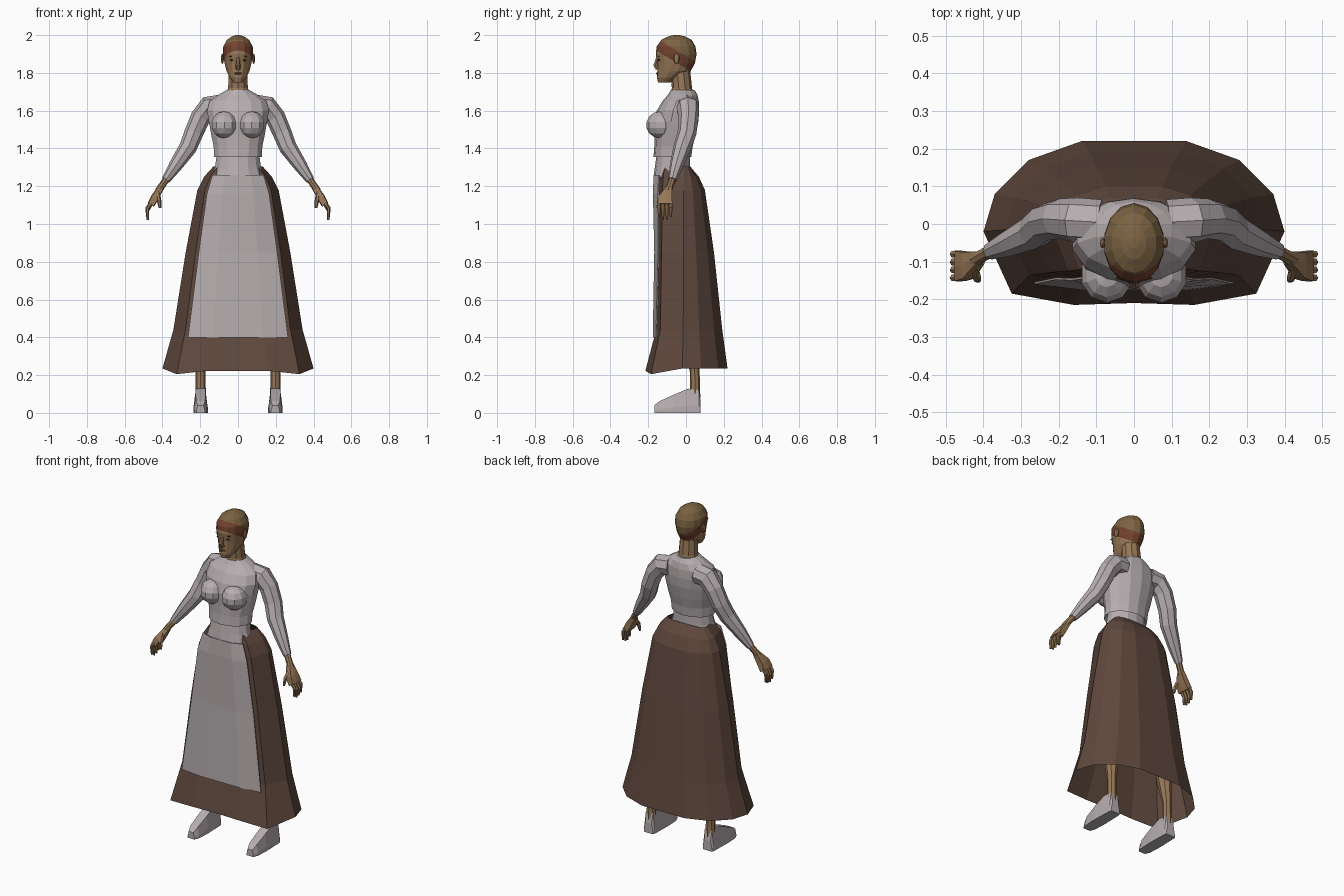
import bpy, bmesh, math
from mathutils import Vector, Matrix

if "Cube" in bpy.data.objects:
    bpy.data.objects.remove(bpy.data.objects["Cube"])


def material(name, rgb):
    m = bpy.data.materials.new(name)
    m.diffuse_color = (*rgb, 1)
    m.use_nodes = True
    m.node_tree.nodes["Principled BSDF"].inputs["Base Color"].default_value = m.diffuse_color
    return m


CLOTH = material("pale cloth", (0.47, 0.42, 0.43))
BROWN = material("brown wool", (0.112, 0.064, 0.046))
SKIN = material("skin", (0.31, 0.185, 0.095))
CAP = material("olive hair", (0.20, 0.125, 0.055))
RED = material("red-brown hair", (0.17, 0.055, 0.027))
DARK = material("dark eye", (0.04, 0.025, 0.018))
LIP = material("lip", (0.20, 0.085, 0.05))


def finish(name, bm, mats, mirror=False):
    bmesh.ops.recalc_face_normals(bm, faces=bm.faces)
    me = bpy.data.meshes.new(name)
    bm.to_mesh(me)
    bm.free()
    ob = bpy.data.objects.new(name, me)
    bpy.context.collection.objects.link(ob)
    for m in mats:
        me.materials.append(m)
    if mirror:
        ob.modifiers.new("mirror", 'MIRROR').use_mirror_merge = False
    return ob


def loft(bm, rings, cap=True, closed=True):
    """Skin a list of equally long point rings."""
    rows = [[bm.verts.new(p) for p in r] for r in rings]
    n = len(rows[0])
    for a, b in zip(rows, rows[1:]):
        for i in range(n if closed else n - 1):
            j = (i + 1) % n
            bm.faces.new((a[i], a[j], b[j], b[i]))
    if cap:
        bm.faces.new(rows[0])
        bm.faces.new(rows[-1])


def oval(z, hx, yf, yb, n=14):
    """Horizontal oval from front yf to back yb."""
    c, r = (yf + yb) / 2, (yb - yf) / 2
    return [(hx * math.sin(2 * math.pi * i / n), c - r * math.cos(2 * math.pi * i / n), z)
            for i in range(n)]


def tube(bm, path, n=8):
    """Tapered limb through (x, y, z, radius) points."""
    pts = [Vector(p[:3]) for p in path]
    rings = []
    for i, p in enumerate(pts):
        t = (pts[min(i + 1, len(pts) - 1)] - pts[max(i - 1, 0)]).normalized()
        u = t.cross(Vector((0, 1, 0))).normalized()
        v = t.cross(u)
        rings.append([p + path[i][3] * (u * math.cos(2 * math.pi * k / n) + v * math.sin(2 * math.pi * k / n))
                      for k in range(n)])
    loft(bm, rings)


def ball(bm, loc, size, u=10, v=7):
    bmesh.ops.create_uvsphere(bm, u_segments=u, v_segments=v, radius=1,
                              matrix=Matrix.Translation(loc) @ Matrix.Diagonal((*size, 1)))


# Skirt: one hem outline, scaled at each height
half = [(.16, -.215, -.012), (.325, -.185, -.03), (.40, -.02, 0), (.37, .08, 0), (.28, .17, 0), (.14, .22, 0)]
outline = [(0, -.21, -.012)] + half + [(-x, y, d) for x, y, d in reversed(half)]
levels = [(.235, .40, -.215, .22), (.44, .342, -.158, .192), (.85, .277, -.15, .148),
          (1.18, .215, -.145, .10), (1.25, .18, -.14, .068), (1.305, .13, -.13, .022)]
bm = bmesh.new()
loft(bm, [[(x * hx / .4, y * (yf / -.215 if y < 0 else yb / .22), z + (d if z < .3 else 0))
           for x, y, d in outline] for z, hx, yf, yb in levels], cap=False)
finish("skirt", bm, [BROWN])

# Apron sheet over the skirt front
bm = bmesh.new()
loft(bm, [[(f * hx, ye if abs(f) == 1 else yc, z) for f in (-1, -.5, 0, .5, 1)]
          for z, hx, yc, ye in [(1.26, .135, -.172, -.145), (1.16, .165, -.175, -.15),
                                (.85, .208, -.168, -.148), (.40, .265, -.176, -.16)]],
     cap=False, closed=False)
apron = finish("apron", bm, [CLOTH])
apron.modifiers.new("thickness", 'SOLIDIFY').thickness = 0.006

# Waistband
bm = bmesh.new()
loft(bm, [oval(1.25, .142, -.172, .02), oval(1.30, .125, -.165, .02), oval(1.37, .115, -.155, .02)])
finish("waistband", bm, [CLOTH])

# Bodice with flared lower edge, and bust
bm = bmesh.new()
loft(bm, [oval(*r) for r in [(1.385, .11, -.145, .015), (1.355, .13, -.172, .028), (1.41, .132, -.168, .035),
                             (1.47, .145, -.168, .05), (1.54, .158, -.172, .065), (1.60, .168, -.155, .07),
                             (1.65, .155, -.125, .068), (1.685, .105, -.095, .06), (1.71, .06, -.08, .045)]])
finish("bodice", bm, [CLOTH])
bm = bmesh.new()
ball(bm, (.072, -.135, 1.525), (.072, .076, .072))
finish("bust", bm, [CLOTH], True)

# Sleeves
bm = bmesh.new()
tube(bm, [(.09, .005, 1.625, .06), (.155, .01, 1.618, .06), (.198, .014, 1.565, .053), (.235, .005, 1.48, .05),
          (.265, -.02, 1.405, .047), (.33, -.05, 1.31, .036), (.382, -.072, 1.233, .023)])
finish("sleeve", bm, [CLOTH], True)

# Hands: wrist, palm, four fingers and a thumb
bm = bmesh.new()
tube(bm, [(.37, -.066, 1.25, .018), (.405, -.085, 1.20, .018), (.42, -.095, 1.175, .02)])
loft(bm, [[(x + sx * t, y + sy * w, z + sx * t * .5) for sx, sy in
           [(-1, -1), (1, -1), (1.2, 0), (1, 1), (-1, 1), (-1.2, 0)]]
          for x, y, z, t, w in [(.41, -.09, 1.19, .012, .017), (.44, -.11, 1.14, .016, .035),
                                (.462, -.112, 1.10, .014, .04)]])
for y, dz in [(-.143, .012), (-.122, 0), (-.101, .003), (-.08, .015)]:
    tube(bm, [(.46, y, 1.11, .011), (.48, y, 1.07 + dz, .010), (.478, y, 1.022 + dz, .006)], 6)
tube(bm, [(.425, -.115, 1.165, .012), (.418, -.143, 1.125, .012), (.413, -.15, 1.085, .007)], 6)
finish("hand", bm, [SKIN], True)

# Legs
bm = bmesh.new()
tube(bm, [(.198, .048, .08, .028), (.198, .046, .22, .026), (.19, .035, .36, .042), (.17, .01, .60, .045)])
finish("leg", bm, [SKIN], True)

# Shoes: sections from toe to heel
bm = bmesh.new()
loft(bm, [[(.198 + w * k, y, z * h) for k, z in
           [(-1, 0), (1, 0), (1, .3), (.7, 1), (-.7, 1), (-1, .3)]]
          for y, w, h in [(-.168, .022, .04), (-.14, .034, .062), (-.06, .038, .098),
                          (.01, .036, .128), (.068, .034, .122), (.078, .03, .06)]])
finish("shoe", bm, [CLOTH], True)

# Neck
bm = bmesh.new()
loft(bm, [oval(1.66, .075, -.085, .045, 10), oval(1.72, .055, -.075, .032, 10), oval(1.83, .05, -.085, .02, 10)])
finish("neck", bm, [SKIN])

# Head, cut along two sloping planes into face, hair band and crown
bm = bmesh.new()
loft(bm, [oval(*r) for r in [(1.75, .026, -.148, -.08), (1.775, .046, -.154, -.035), (1.81, .062, -.152, .025),
                             (1.85, .073, -.152, .047), (1.90, .081, -.16, .056), (1.94, .08, -.155, .05),
                             (1.975, .06, -.13, .03), (1.993, .033, -.095, -.005), (2.0, .012, -.065, -.035)]])
slope = Vector((0, .6, 1))
for lim in (1.92, 1.985):
    bmesh.ops.bisect_plane(bm, geom=bm.verts[:] + bm.edges[:] + bm.faces[:],
                           plane_co=(0, -.16, lim), plane_no=slope)
for f in bm.faces:
    c = f.calc_center_median()
    s = c.z + .6 * (c.y + .16)
    f.material_index = 0 if s < 1.92 else 1 if s < 1.985 else 2
finish("head", bm, [SKIN, RED, CAP])

# Face details
bm = bmesh.new()
tube(bm, [(0, -.15, 1.885, .007), (0, -.162, 1.84, .013), (0, -.148, 1.822, .014)], 6)
finish("nose", bm, [SKIN])
bm = bmesh.new()
ball(bm, (.083, -.05, 1.875), (.008, .016, .028), 8, 5)
finish("ear", bm, [SKIN], True)
bm = bmesh.new()
ball(bm, (.031, -.142, 1.868), (.013, .006, .005), 8, 5)
ball(bm, (.033, -.144, 1.888), (.018, .005, .003), 8, 5)
finish("eye_and_brow", bm, [DARK], True)
bm = bmesh.new()
ball(bm, (0, -.151, 1.797), (.023, .008, .007), 8, 5)
finish("lips", bm, [LIP])
